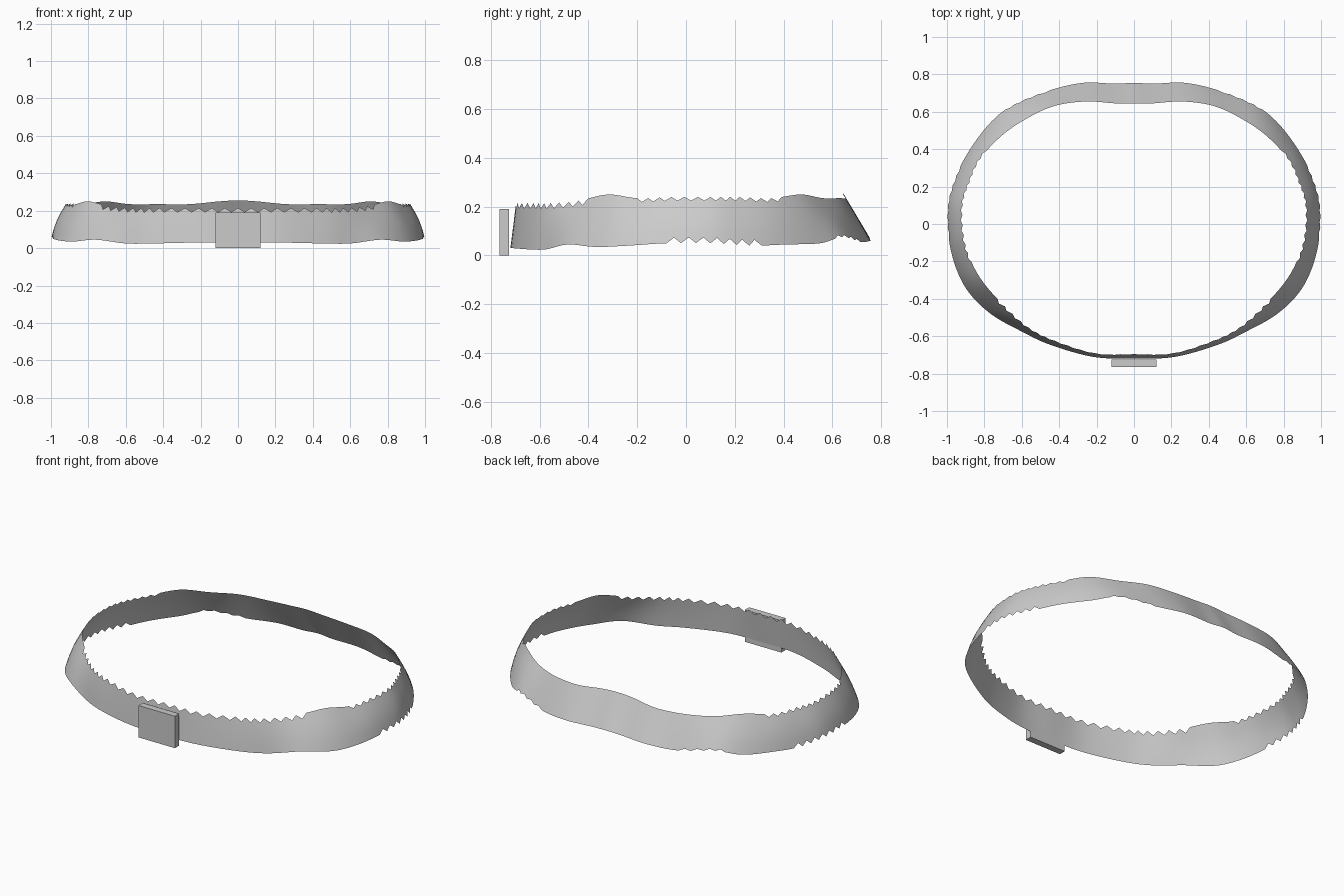
import bpy, bmesh, math
from mathutils import Vector

cube = bpy.data.objects.get("Cube")
if cube:
    bpy.data.objects.remove(cube, do_unlink=True)

grey = bpy.data.materials.new("light grey")
grey.use_nodes = True
colour = (0.6, 0.6, 0.6, 1)
grey.diffuse_color = colour
grey.node_tree.nodes["Principled BSDF"].inputs["Base Color"].default_value = colour

# Left half of the band, front to back: lower edge point, upper edge point
STATIONS = [
    ((0, -.72, .03), (0, -.695, .215)),
    ((.22, -.71, .03), (.21, -.69, .215)),
    ((.45, -.645, .025), (.42, -.625, .215)),
    ((.6, -.575, .025), (.56, -.555, .215)),
    ((.76, -.485, .045), (.69, -.44, .225)),
    ((.88, -.37, .035), (.8, -.32, .25)),
    ((.95, -.24, .04), (.87, -.2, .235)),
    ((.99, -.08, .05), (.91, -.06, .24)),
    ((.995, .1, .05), (.915, .1, .24)),
    ((.95, .26, .04), (.88, .22, .24)),
    ((.87, .41, .045), (.82, .35, .235)),
    ((.76, .55, .05), (.71, .47, .25)),
    ((.64, .64, .075), (.58, .56, .235)),
    ((.45, .715, .055), (.43, .63, .235)),
    ((.27, .755, .06), (.26, .655, .235)),
    ((.1, .75, .065), (.1, .645, .25)),
    ((0, .755, .07), (0, .645, .255)),
]
STEPS, ROWS = 6, 5


def station(index, edge):
    """Edge point, mirrored in x past either end so the curve crosses square."""
    last = len(STATIONS) - 1
    inside = abs(index) if index <= last else last - (index - last)
    point = Vector(STATIONS[inside][edge])
    if inside != index:
        point.x = -point.x
    return point


def spline(index, t, edge):
    """Smooth curve through the edge points."""
    a, b, c, d = (station(index + k, edge) for k in (-1, 0, 1, 2))
    return b + (c - a) * (t / 2) + (a * 2 - b * 5 + c * 4 - d) * (t * t / 2) \
        + (b * 3 - a - c * 3 + d) * (t ** 3 / 2)


def tooth_depth(place, upper):
    """Depth of the notches, as a share of the band's height."""
    if upper:
        return .12 if place < 4.5 else .08 if 6 < place < 10.5 else 0
    return .12 if 7 < place < 9.3 else .06 if 11.5 < place < 13 else 0


# Ragged band
bm = bmesh.new()
columns = []
total = (len(STATIONS) - 1) * STEPS
for n in range(total + 1):
    index = min(n // STEPS, len(STATIONS) - 2)
    place = n / STEPS
    low, high = (spline(index, place - index, edge) for edge in (0, 1))
    column = []
    for row in range(ROWS):
        v = row / (ROWS - 1)
        if n % 2 and row == 0:
            v += tooth_depth(place, False)
        if n % 2 and row == ROWS - 1:
            v -= tooth_depth(place, True)
        point = low.lerp(high, v)
        point.x += .012 * low.x * math.sin(math.pi * v)
        if n in (0, total):
            point.x = 0
        column.append(bm.verts.new(point))
    columns.append(column)
for left, right in zip(columns, columns[1:]):
    for row in range(ROWS - 1):
        face = bm.faces.new((left[row], right[row], right[row + 1], left[row + 1]))
        face.smooth = True
mesh = bpy.data.meshes.new("band")
bm.to_mesh(mesh)
bm.free()
mesh.materials.append(grey)
band = bpy.data.objects.new("band", mesh)
bpy.context.collection.objects.link(band)
mirror = band.modifiers.new("mirror", 'MIRROR')
mirror.use_axis[0] = True
mirror.merge_threshold = .001

# Front plate
bpy.ops.mesh.primitive_cube_add(size=1, location=(0, -.745, .095))
plate = bpy.context.object
plate.name = "front_plate"
plate.scale = (.24, .04, .19)
plate.data.materials.append(grey)
